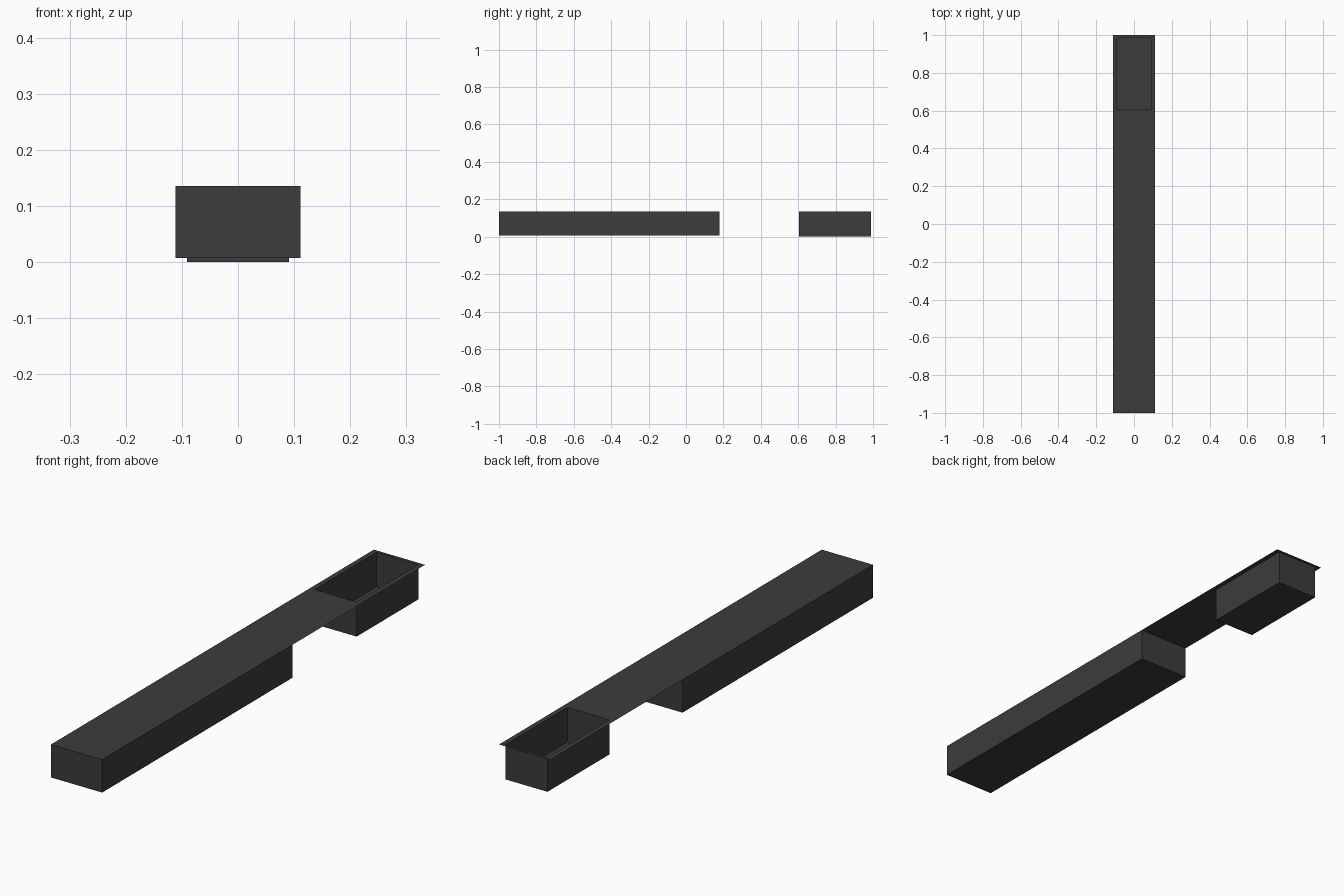
import bpy
import bmesh

cube = bpy.data.objects.get("Cube")
if cube:
    bpy.data.objects.remove(cube, do_unlink=True)

charcoal = bpy.data.materials.new("charcoal")
charcoal.use_nodes = True
colour = (0.045, 0.045, 0.045, 1)
charcoal.diffuse_color = colour
charcoal.node_tree.nodes["Principled BSDF"].inputs["Base Color"].default_value = colour

TOP = 0.136


def finish(name, bm):
    mesh = bpy.data.meshes.new(name)
    bm.to_mesh(mesh)
    bm.free()
    mesh.materials.append(charcoal)
    obj = bpy.data.objects.new(name, mesh)
    bpy.context.collection.objects.link(obj)
    return obj


def open_box(name, half_width, y0, y1, z0, z1):
    """Box without a lid."""
    bm = bmesh.new()
    bmesh.ops.create_cube(bm, size=1)
    for v in bm.verts:
        v.co = (half_width * 2 * v.co.x,
                y1 if v.co.y > 0 else y0,
                z1 if v.co.z > 0 else z0)
    bm.normal_update()
    lid = [f for f in bm.faces if f.normal.z > 0.9]
    bmesh.ops.delete(bm, geom=lid, context='FACES_ONLY')
    return finish(name, bm)


# Counter sheet: a 3 x 3 grid of faces whose rear middle cell is the basin opening
xs = (-0.111, -0.091, 0.091, 0.111)
ys = (-1.0, 0.605, 0.988, 1.0)
bm = bmesh.new()
grid = [[bm.verts.new((x, y, TOP)) for x in xs] for y in ys]
for j in range(3):
    for i in range(3):
        if (i, j) != (1, 1):
            bm.faces.new((grid[j][i], grid[j][i + 1],
                          grid[j + 1][i + 1], grid[j + 1][i]))
finish("countertop", bm)

# Cabinet under the front part, basin hanging in the opening
open_box("cabinet", 0.111, -1.0, 0.18, 0.007, TOP)
open_box("basin", 0.091, 0.605, 0.988, 0.0, TOP)
